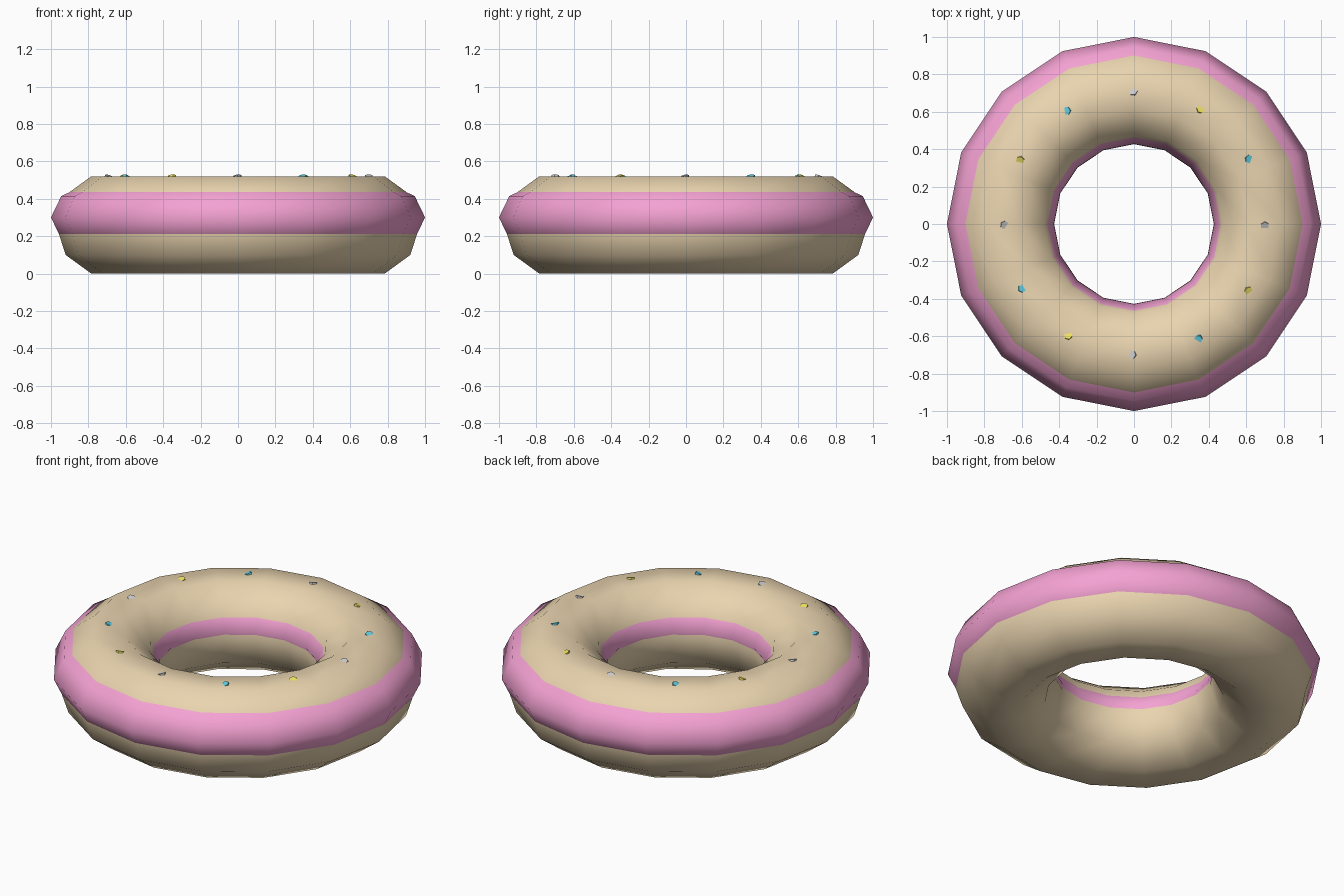
import bpy
from math import radians, cos, sin

if "Cube" in bpy.data.objects:
    bpy.data.objects.remove(bpy.data.objects["Cube"])


def material(name, rgb):
    m = bpy.data.materials.new(name)
    m.diffuse_color = (*rgb, 1)
    m.use_nodes = True
    m.node_tree.nodes["Principled BSDF"].inputs["Base Color"].default_value = m.diffuse_color
    return m


def ring(name, major, minor, z, squash, mat):
    bpy.ops.mesh.primitive_torus_add(major_segments=16, minor_segments=10,
                                     major_radius=major, minor_radius=minor,
                                     location=(0, 0, z))
    o = bpy.context.object
    o.name = name
    o.scale.z = squash
    bpy.ops.object.transform_apply(location=True, scale=True)
    bpy.ops.object.shade_smooth()
    o.data.materials.append(mat)
    return o


# Dough ring and the flattened icing ring that breaks through its sides
ring("dough", 0.70, 0.2733, 0.26, 1.0, material("dough", (0.82, 0.66, 0.43)))
ring("icing", 0.714, 0.286, 0.30, 0.675, material("icing", (0.91, 0.36, 0.65)))

# Twelve tiny tilted sprinkles, mostly sunk into the top
colours = [material("sprinkle_grey", (0.55, 0.55, 0.57)),
           material("sprinkle_blue", (0.12, 0.65, 0.8)),
           material("sprinkle_yellow", (0.85, 0.75, 0.12))]
for i in range(12):
    a = radians(30 * i)
    bpy.ops.mesh.primitive_cylinder_add(vertices=6, radius=0.023, depth=0.07,
                                        location=(0.7 * cos(a), 0.7 * sin(a), 0.49),
                                        rotation=(radians(20), 0, a * 2.3))
    s = bpy.context.object
    s.name = f"sprinkle_{i + 1}"
    s.data.materials.append(colours[i % 3])
